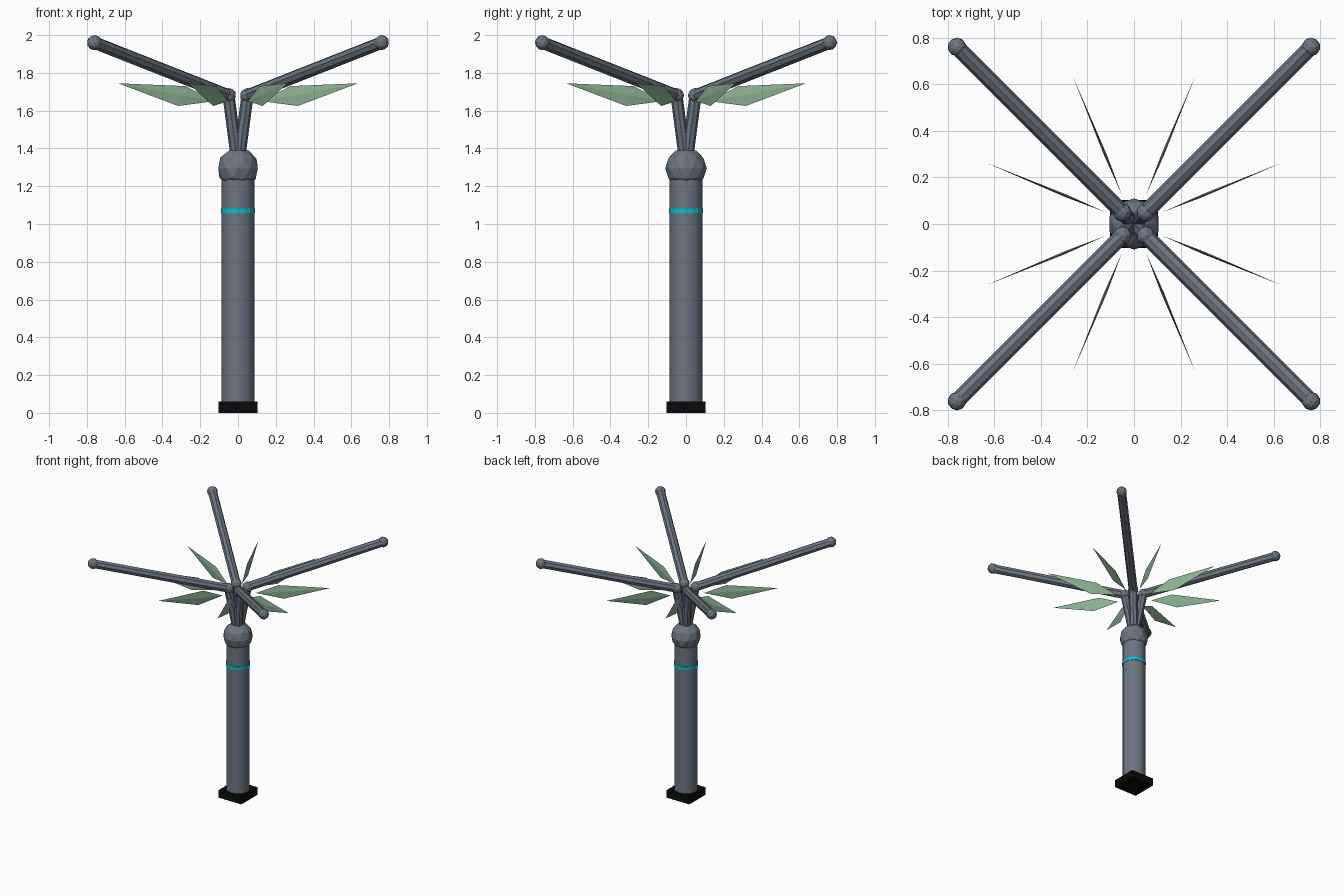
import bpy, bmesh, math
from mathutils import Vector

if "Cube" in bpy.data.objects:
    bpy.data.objects.remove(bpy.data.objects["Cube"])


def make_material(name, rgb):
    m = bpy.data.materials.new(name)
    m.diffuse_color = (*rgb, 1)
    m.use_nodes = True
    m.node_tree.nodes["Principled BSDF"].inputs["Base Color"].default_value = m.diffuse_color
    return m


SLATE = make_material("slate grey", (0.15, 0.18, 0.22))
GREEN = make_material("leaf green", (0.27, 0.46, 0.30))
TEAL = make_material("bright teal", (0.0, 0.55, 0.65))
BLACK = make_material("black", (0.003, 0.003, 0.003))


def finish(name, mat):
    ob = bpy.context.object
    ob.name = name
    ob.data.materials.append(mat)
    return ob


def rod(name, a, b, radius, sides, mat):
    """Cylinder running from point a to point b."""
    a, b = Vector(a), Vector(b)
    d = b - a
    bpy.ops.mesh.primitive_cylinder_add(
        vertices=sides, radius=radius, depth=d.length, location=(a + b) / 2,
        rotation=d.to_track_quat('Z', 'Y').to_euler())
    return finish(name, mat)


def ball(name, centre, radius, mat):
    bpy.ops.mesh.primitive_ico_sphere_add(subdivisions=2, radius=radius, location=centre)
    return finish(name, mat)


# Square foot
bpy.ops.mesh.primitive_cube_add(size=1, location=(0, 0, 0.03))
finish("foot", BLACK).scale = (0.205, 0.205, 0.06)

# Trunk, glowing band and crown ball
rod("trunk", (0, 0, 0.05), (0, 0, 1.26), 0.087, 16, SLATE)
bpy.ops.object.shade_smooth_by_angle(angle=math.radians(30))
rod("band", (0, 0, 1.058), (0, 0, 1.083), 0.0895, 16, TEAL)
ball("crown_ball", (0, 0, 1.295), 0.11, SLATE)

# Four diagonal branches: stem, elbow, arm and tip ball
for i, (sx, sy) in enumerate([(1, 1), (-1, 1), (-1, -1), (1, -1)]):
    elbow = (0.05 * sx, 0.05 * sy, 1.68)
    tip = (0.76 * sx, 0.76 * sy, 1.96)
    rod(f"stem_{i}", (0, 0, 1.3), elbow, 0.032, 8, SLATE)
    ball(f"elbow_{i}", elbow, 0.04, SLATE)
    rod(f"arm_{i}", elbow, tip, 0.034, 8, SLATE)
    ball(f"arm_tip_{i}", tip, 0.04, SLATE)

# Eight thin upright diamond leaves (radial distance, side offset, height)
for i in range(8):
    bm = bmesh.new()
    inner, tip, top, low, left, right = [bm.verts.new(p) for p in [
        (0.135, 0, 1.65), (0.688, 0, 1.745), (0.30, 0, 1.73),
        (0.343, 0, 1.625), (0.32, 0.006, 1.68), (0.32, -0.006, 1.68)]]
    rim = [inner, low, tip, top]
    for a, b in zip(rim, rim[1:] + rim[:1]):
        bm.faces.new((a, b, right))
        bm.faces.new((b, a, left))
    bmesh.ops.recalc_face_normals(bm, faces=bm.faces)
    mesh = bpy.data.meshes.new(f"leaf_{i}")
    bm.to_mesh(mesh)
    bm.free()
    leaf = bpy.data.objects.new(f"leaf_{i}", mesh)
    leaf.rotation_euler.z = math.radians(22.5 + 45 * i)
    mesh.materials.append(GREEN)
    bpy.context.collection.objects.link(leaf)
